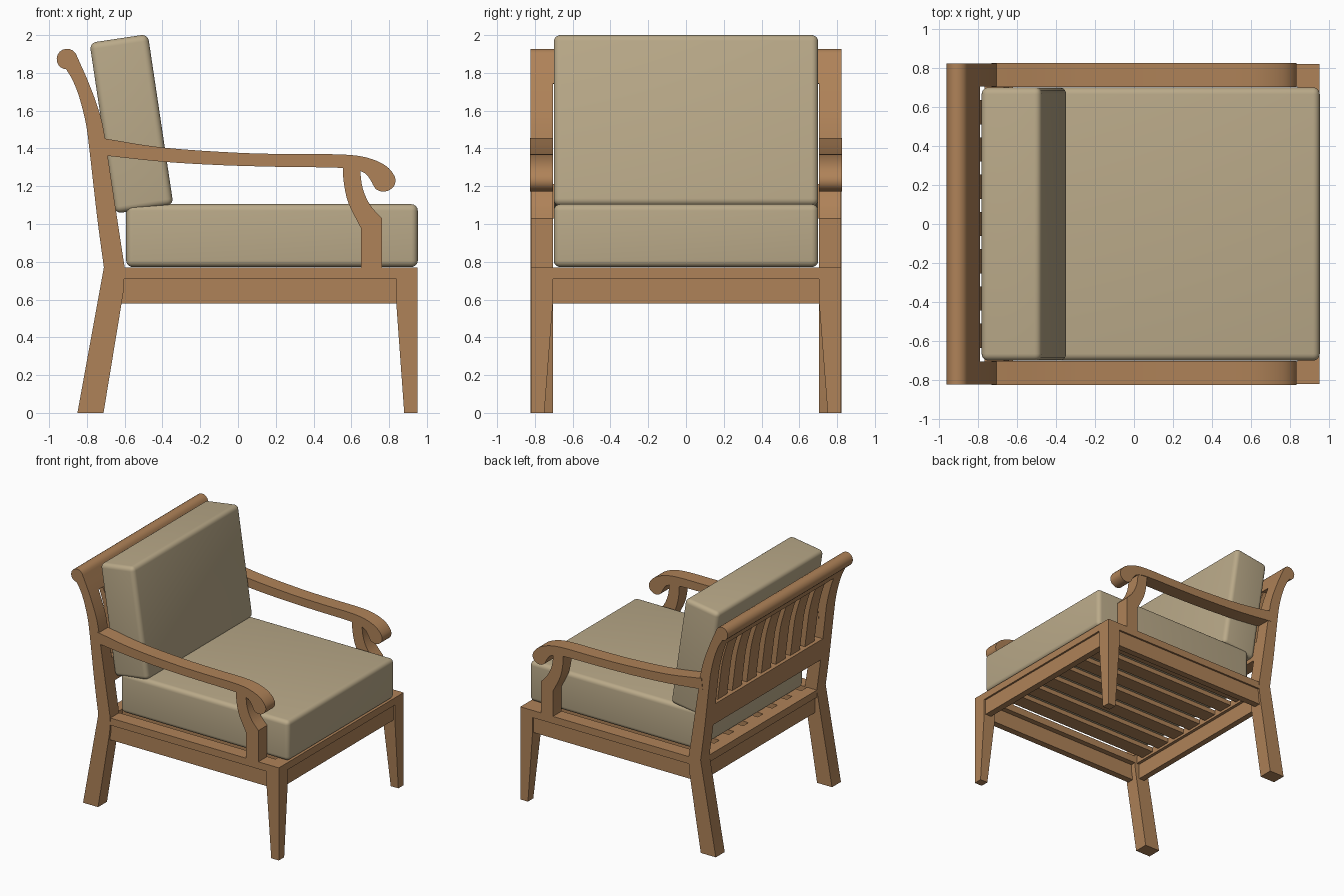
import bpy, bmesh, math
from mathutils import Vector

if "Cube" in bpy.data.objects:
    bpy.data.objects.remove(bpy.data.objects["Cube"])


def material(name, rgb):
    m = bpy.data.materials.new(name)
    m.diffuse_color = (*rgb, 1)
    m.use_nodes = True
    m.node_tree.nodes["Principled BSDF"].inputs["Base Color"].default_value = m.diffuse_color
    return m


WOOD = material("warm wood", (0.43, 0.225, 0.098))
FABRIC = material("beige fabric", (0.49, 0.40, 0.25))


def finish(name, bm, mat, angle=35):
    bmesh.ops.recalc_face_normals(bm, faces=bm.faces)
    me = bpy.data.meshes.new(name)
    bm.to_mesh(me)
    bm.free()
    me.materials.append(mat)
    ob = bpy.data.objects.new(name, me)
    bpy.context.collection.objects.link(ob)
    bpy.ops.object.select_all(action='DESELECT')
    bpy.context.view_layer.objects.active = ob
    ob.select_set(True)
    bpy.ops.object.shade_smooth_by_angle(angle=math.radians(angle))
    return ob


def box(name, x0, x1, y0, y1, z0, z1, mat=WOOD, bevel=0.0):
    bm = bmesh.new()
    bmesh.ops.create_cube(bm, size=1)
    c = Vector((x0 + x1, y0 + y1, z0 + z1)) / 2
    for v in bm.verts:
        v.co = Vector((v.co.x * (x1 - x0), v.co.y * (y1 - y0), v.co.z * (z1 - z0))) + c
    if bevel:
        bmesh.ops.bevel(bm, geom=bm.edges[:], offset=bevel, segments=5,
                        profile=0.5, affect='EDGES')
    return finish(name, bm, mat)


def plank(name, outline, y0, y1):
    """Side outline (x, z) extruded along y."""
    bm = bmesh.new()
    f = bm.faces.new([bm.verts.new((x, y0, z)) for x, z in outline])
    r = bmesh.ops.extrude_face_region(bm, geom=[f])
    for v in r["geom"]:
        if isinstance(v, bmesh.types.BMVert):
            v.co.y = y1
    return finish(name, bm, WOOD)


def smooth(pts, n=4):
    """Catmull-Rom curve through the points."""
    p = [Vector(q) for q in pts]
    p = [2 * p[0] - p[1]] + p + [2 * p[-1] - p[-2]]
    out = []
    for i in range(1, len(p) - 2):
        a, b, c, d = p[i - 1:i + 3]
        for k in range(n):
            t = k / n
            out.append(0.5 * (2 * b + (c - a) * t + (2 * a - 5 * b + 4 * c - d) * t * t
                              + (3 * b - a - 3 * c + d) * t ** 3))
    return [tuple(q) for q in out + [p[-2]]]


# Back curve: rear edge and front edge, from seat level to the scroll
REAR = smooth([(-.71, .77), (-.745, 1.03), (-.785, 1.38), (-.805, 1.53),
               (-.84, 1.67), (-.875, 1.76), (-.91, 1.82)])
FRONT = smooth([(-.60, .77), (-.64, 1.03), (-.693, 1.38), (-.72, 1.54),
                (-.757, 1.66), (-.80, 1.77), (-.84, 1.86)])
SCROLL = [(-.905 + .055 * math.cos(math.radians(a)), 1.873 + .055 * math.sin(math.radians(a)))
          for a in range(15, 256, 20)]


def strip(i0, i1, s0, s1):
    """Part of the back curve, between depth fractions s0 (rear) and s1 (front)."""
    def mix(s):
        return [tuple(Vector(a).lerp(Vector(b), s)) for a, b in zip(REAR[i0:i1], FRONT[i0:i1])]
    return mix(s1) + mix(s0)[::-1]


POST = [(-.85, 0), (-.712, 0), (-.605, .65)] + FRONT + SCROLL + REAR[::-1]
ARM = smooth([(-.72, 1.455), (-.4, 1.405), (0, 1.377), (.3, 1.37), (.55, 1.368), (.68, 1.352),
              (.78, 1.31), (.83, 1.25), (.825, 1.20), (.78, 1.172), (.73, 1.185), (.70, 1.235),
              (.66, 1.275), (.55, 1.297), (.2, 1.303), (-.1, 1.312), (-.4, 1.33), (-.73, 1.365)])
SUPPORT = ([(.65, .76), (.762, .76)]
           + smooth([(.762, 1.03), (.70, 1.10), (.66, 1.19), (.645, 1.30)])
           + smooth([(.555, 1.31), (.56, 1.22), (.585, 1.11), (.65, .98)]))

# Side parts, left and right
for side, s in (("left", -1), ("right", 1)):
    plank(side + "_back_post", POST, s * .705, s * .822)
    plank(side + "_arm", ARM, s * .703, s * .825)
    plank(side + "_arm_support", SUPPORT, s * .705, s * .82)
    ya, yb = sorted((s * .705, s * .82))
    box(side + "_seat_rail", -.68, .95, ya, yb, .71, .77)
    ya, yb = sorted((s * .75, s * .805))
    box(side + "_apron", -.66, .88, ya, yb, .58, .715)
    # Tapered front leg
    bm = bmesh.new()
    rings = []
    for x, y, z in ((.88, .75, 0), (.838, .705, .58), (.838, .705, .765)):
        rings.append([bm.verts.new((a, s * b, z)) for a, b in
                      ((x, y), (.95, y), (.95, .82), (x, .82))])
    bm.faces.new(rings[0])
    bm.faces.new(rings[-1])
    for lo, hi in zip(rings, rings[1:]):
        for i in range(4):
            bm.faces.new((lo[i], lo[i - 1], hi[i - 1], hi[i]))
    finish(side + "_front_leg", bm, WOOD)

# Front and rear of the seat frame
box("front_seat_rail", .838, .95, -.71, .71, .71, .77)
box("front_apron", .88, .935, -.75, .75, .58, .715)
box("rear_seat_rail", -.71, -.62, -.71, .71, .71, .77)
box("rear_apron", -.695, -.645, -.75, .75, .58, .715)

# Back rails
plank("top_back_rail", strip(19, 25, 0, 1)[:6] + SCROLL + strip(19, 25, 0, 1)[6:], -.71, .71)
plank("lower_back_rail", strip(4, 7, 0, 1), -.71, .71)

# Back slats and seat slats
for i in range(7):
    y = (i - 3) * .191
    plank(f"back_slat_{i + 1}", strip(5, 22, .3, .85), y - .062, y + .062)
    box(f"seat_slat_{i + 1}", -.64, .86, y - .062, y + .062, .73, .768)

# Cushions
box("seat_cushion", -.592, .952, -.70, .70, .772, 1.105, FABRIC, .035)
back = box("back_cushion", -.156, .156, -.70, .70, -.457, .457, FABRIC, .035)
back.location = (-.564, 0, 1.53)
back.rotation_euler = (0, math.radians(-8.5), 0)
